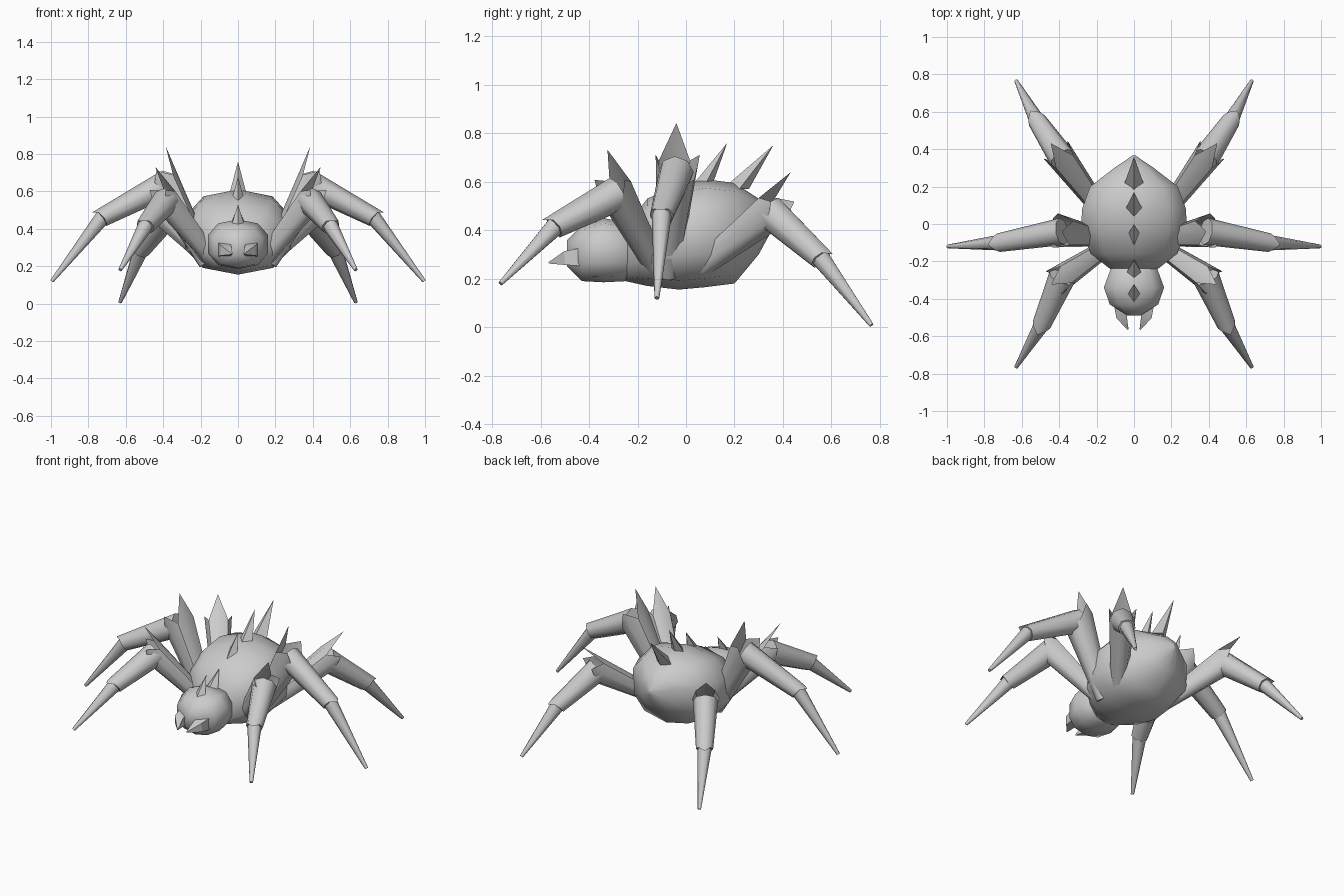
import bpy, bmesh
from math import sin, cos, pi, radians
from mathutils import Vector

if "Cube" in bpy.data.objects:
    bpy.data.objects.remove(bpy.data.objects["Cube"])


def finish(name, bm, angle=40):
    bmesh.ops.recalc_face_normals(bm, faces=bm.faces[:])
    mesh = bpy.data.meshes.new(name)
    bm.to_mesh(mesh)
    bm.free()
    mesh.shade_smooth()
    mesh.set_sharp_from_angle(angle=radians(angle))
    ob = bpy.data.objects.new(name, mesh)
    bpy.context.collection.objects.link(ob)
    return ob


def skin(name, rings, cap_start=True, cap_end=True, angle=40):
    """Bridge equal-length rings of points into a tube."""
    bm = bmesh.new()
    vs = [[bm.verts.new(p) for p in r] for r in rings]
    n = len(vs[0])
    for a, b in zip(vs, vs[1:]):
        for i in range(n):
            j = (i + 1) % n
            bm.faces.new((a[i], a[j], b[j], b[i]))
    if cap_start:
        bm.faces.new(vs[0][::-1])
    if cap_end:
        bm.faces.new(vs[-1])
    return finish(name, bm, angle)


def pod(name, sections, n=10, power=0.85):
    """Rounded body part from sections (y, bottom, top, half width)."""
    def pw(v):
        return (abs(v) ** power) * (1 if v >= 0 else -1)
    rings = []
    for y, lo, hi, rx in sections:
        rings.append([(rx * pw(sin(2 * pi * k / n)), y,
                       (lo + hi) / 2 + (hi - lo) / 2 * pw(cos(2 * pi * k / n)))
                      for k in range(n)])
    return skin(name, rings, angle=60)


def ring(c, axis, r, n=8, jag=None, turn=0.0):
    """Ring of points round an axis, starting on its upper side; jag pushes points along it."""
    a = axis.normalized()
    u = (Vector((0, 0, 1)) - a * a.z).normalized()
    s = a.cross(u)
    jag = jag or [0] * n
    return [c + (u * cos(2 * pi * k / n + turn) + s * sin(2 * pi * k / n + turn)) * r
            + a * jag[k] for k in range(n)]


def limb(name, p, q, r0, r1, jag=None, cap_end=True):
    d = q - p
    return skin(name, [ring(p, d, r0), ring(q, d, r1, jag=jag)], cap_end=cap_end, angle=50)


# Body and head
pod("abdomen", [(-0.25, 0.19, 0.41, 0.12), (-0.16, 0.17, 0.53, 0.24),
                (-0.03, 0.155, 0.59, 0.295), (0.08, 0.165, 0.61, 0.29),
                (0.20, 0.18, 0.595, 0.245), (0.30, 0.30, 0.53, 0.11),
                (0.365, 0.42, 0.45, 0.01)])
pod("head", [(-0.49, 0.25, 0.36, 0.035), (-0.43, 0.19, 0.42, 0.135),
             (-0.34, 0.185, 0.45, 0.168), (-0.24, 0.19, 0.43, 0.13),
             (-0.18, 0.22, 0.38, 0.08)])

# Back spikes: front y, middle y, back y, base height, half width, tip
for y0, y1, y2, z, w, ty, tz in [(-0.42, -0.38, -0.34, 0.42, 0.035, -0.32, 0.53),
                                 (-0.31, -0.26, -0.22, 0.42, 0.04, -0.19, 0.52),
                                 (-0.115, -0.06, -0.02, 0.55, 0.035, 0.00, 0.68),
                                 (0.03, 0.08, 0.11, 0.59, 0.045, 0.17, 0.76),
                                 (0.15, 0.22, 0.26, 0.57, 0.05, 0.36, 0.75)]:
    bm = bmesh.new()
    base = [bm.verts.new(p) for p in ((0, y0, z), (w, y1, z), (0, y2, z), (-w, y1, z))]
    tip = bm.verts.new((0, ty, tz))
    bm.faces.new(base)
    for i in range(4):
        bm.faces.new((base[i], base[(i + 1) % 4], tip))
    finish("back_spike", bm, 20)

# Legs: root, knee, ankle, tip, and radius of the knee cup
legs = {
    "front_leg": ([(0.14, -0.12, 0.24), (0.385, -0.285, 0.55), (0.495, -0.54, 0.415),
                   (0.63, -0.765, 0.18)], 0.075),
    "middle_leg": ([(0.165, -0.075, 0.215), (0.385, -0.04, 0.64), (0.725, -0.10, 0.46),
                    (0.995, -0.12, 0.12)], 0.092),
    "back_leg": ([(0.16, 0.05, 0.24), (0.38, 0.345, 0.475), (0.52, 0.555, 0.285),
                  (0.63, 0.765, 0.008)], 0.08),
}
cup = [0.18, 0.02, 0.08, 0.0, -0.04, 0.0, 0.08, 0.02]
cuff = [0.04, 0.01, 0, 0, 0, 0, 0, 0.01]
for side, s in (("right", 1), ("left", -1)):
    for name, (pts, cup_r) in legs.items():
        root, knee, ankle, tip = [Vector((x * s, y, z)) for x, y, z in pts]
        # Thigh flares into a jagged open cup around the knee
        limb(f"{side}_{name}_thigh", root, knee, 0.045, cup_r, cup, cap_end=False)
        limb(f"{side}_{name}_shin", knee, ankle, 0.073, 0.05, cuff)
        limb(f"{side}_{name}_foot", ankle - (tip - ankle) * 0.05, tip, 0.043, 0.01)
    # Curved square-section fang
    f = [Vector((x * s, y, z)) for x, y, z in
         ((0.07, -0.42, 0.29), (0.066, -0.50, 0.285), (0.032, -0.565, 0.265))]
    skin(f"{side}_fang", [ring(f[0], f[1] - f[0], 0.055, 4, turn=pi / 4),
                          ring(f[1], f[1] - f[0], 0.04, 4, turn=pi / 4),
                          ring(f[2], f[2] - f[1], 0.004, 4, turn=pi / 4)], angle=30)
